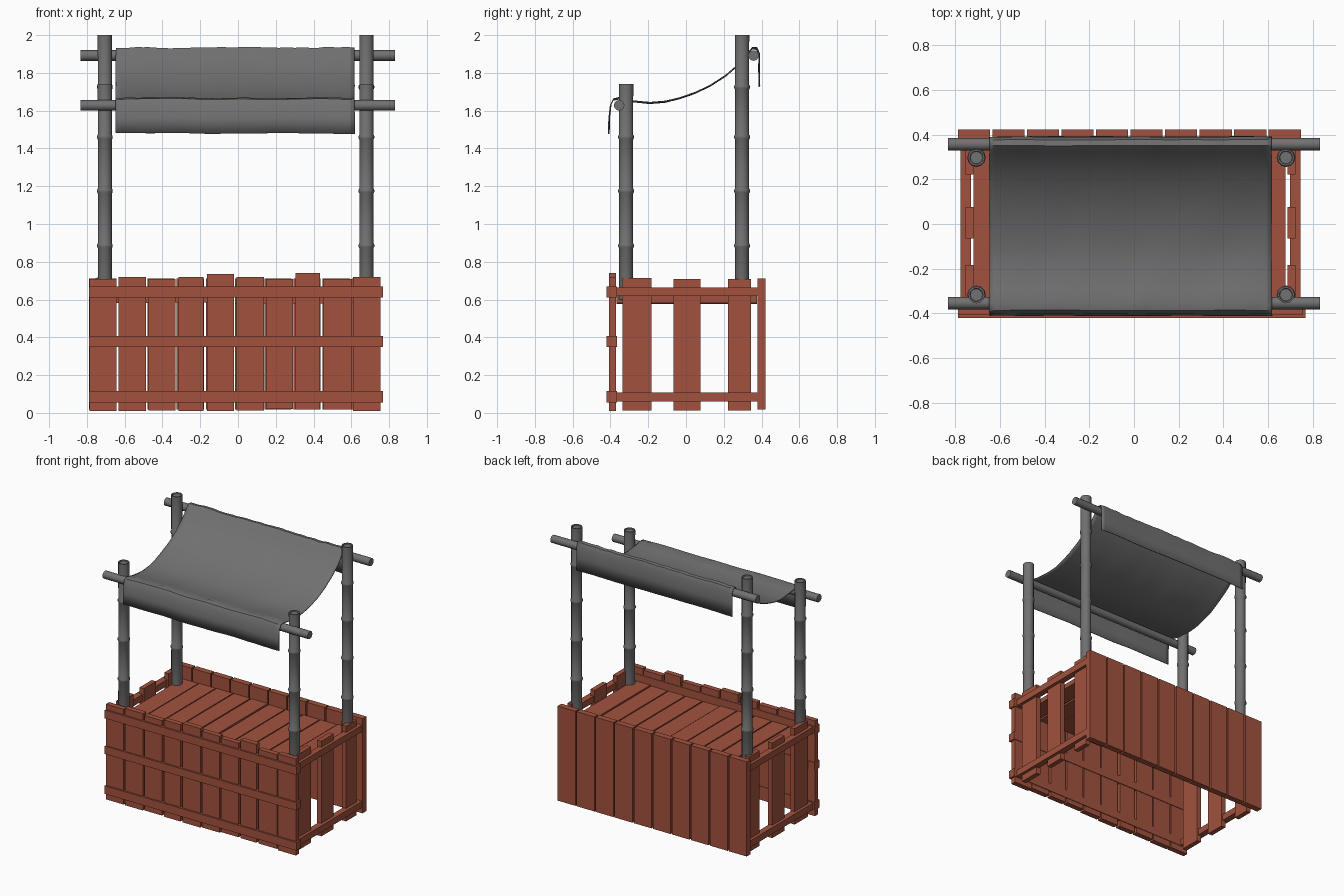
import bpy, bmesh, math, random
from mathutils import Matrix, Vector, noise

random.seed(4)
if "Cube" in bpy.data.objects:
    bpy.data.objects.remove(bpy.data.objects["Cube"])


def material(name, rgb):
    m = bpy.data.materials.new(name)
    m.use_nodes = True
    m.diffuse_color = (*rgb, 1)
    m.node_tree.nodes["Principled BSDF"].inputs["Base Color"].default_value = (*rgb, 1)
    return m


WOOD = material("red_brown_wood", (0.36, 0.085, 0.047))
GREY = material("dark_grey", (0.165, 0.165, 0.165))
CX = -0.016          # centre line of the crate
COUNTER = 0.62       # height of the counter surface


def finish(bm, name, mat, smooth=False):
    bmesh.ops.recalc_face_normals(bm, faces=bm.faces)
    me = bpy.data.meshes.new(name)
    bm.to_mesh(me)
    bm.free()
    ob = bpy.data.objects.new(name, me)
    bpy.context.collection.objects.link(ob)
    me.materials.append(mat)
    if smooth:
        bpy.ops.object.select_all(action="DESELECT")
        ob.select_set(True)
        bpy.context.view_layer.objects.active = ob
        bpy.ops.object.shade_smooth_by_angle(angle=math.radians(40))
    return ob


def box(bm, x, y, z):
    """Box from three (low, high) ranges."""
    lo, hi = Vector((x[0], y[0], z[0])), Vector((x[1], y[1], z[1]))
    mat = Matrix.Translation((lo + hi) / 2) @ Matrix.Diagonal((*(hi - lo), 1))
    bmesh.ops.create_cube(bm, size=1, matrix=mat)


def tube(name, rings, sides, place):
    """Closed round pole through (height, radius) rings along local z."""
    bm = bmesh.new()
    loops = []
    for h, r in rings:
        loops.append([bm.verts.new(place @ Vector((r * math.cos(a), r * math.sin(a), h)))
                      for a in (math.tau * i / sides for i in range(sides))])
    for a, b in zip(loops, loops[1:]):
        for i in range(sides):
            j = (i + 1) % sides
            bm.faces.new((a[i], a[j], b[j], b[i]))
    bm.faces.new(loops[0])
    bm.faces.new(loops[-1])
    return finish(bm, name, GREY, True)


# Front wall: uneven upright planks
bm = bmesh.new()
edges = [-0.787, -0.633, -0.475, -0.316, -0.163, -0.008, 0.147, 0.304, 0.452, 0.61]
widths = [0.145, 0.146, 0.143, 0.133, 0.143, 0.145, 0.143, 0.13, 0.152, 0.145]
tops = [0.71, 0.72, 0.71, 0.72, 0.735, 0.72, 0.71, 0.74, 0.71, 0.72]
for x, w, top in zip(edges, widths, tops):
    box(bm, (x, x + w), (-0.408, -0.37), (random.uniform(0.008, 0.022), top))
finish(bm, "front_planks", WOOD)

# Three battens across the front
bm = bmesh.new()
for z, h in ((0.055, 0.06), (0.348, 0.058), (0.61, 0.06)):
    box(bm, (-0.788, 0.767), (-0.42, -0.366), (z, z + h))
finish(bm, "front_battens", WOOD)

# Back wall: ten even planks
bm = bmesh.new()
for i in range(10):
    x = -0.788 + 0.1545 * i
    box(bm, (x, x + 0.144), (0.378, 0.422), (0.018, 0.712))
finish(bm, "back_planks", WOOD)

# Open side walls: three planks and two rails each
for side, name in ((1, "left"), (-1, "right")):
    def span(a, b):
        return sorted((CX + side * a, CX + side * b))
    bm = bmesh.new()
    for y0, y1, top in ((-0.335, -0.183, 0.715), (-0.065, 0.077, 0.71), (0.222, 0.345, 0.71)):
        box(bm, span(0.703, 0.738), (y0, y1), (0.012, top))
    finish(bm, name + "_side_planks", WOOD)
    bm = bmesh.new()
    for z in (0.06, 0.618):
        box(bm, span(0.714, 0.76), (-0.37, 0.38), (z, z + 0.047))
    finish(bm, name + "_side_rails", WOOD)

# Counter boards running front to back, slightly uneven
bm = bmesh.new()
count, half = 10, 0.703
step = 2 * half / count
for i in range(count):
    x = CX - half + step * i
    drop = random.uniform(0, 0.008)
    box(bm, (x, x + step - 0.008), (-0.368, 0.377), (0.585 - drop, COUNTER - drop))
finish(bm, "counter_boards", WOOD)

# Four jointed poles
R = 0.038
for x, side in ((-0.705, "right"), (0.68, "left")):
    for y, top, end in ((-0.317, 1.74, "front"), (0.297, 2.0, "back")):
        rings = [(0.6, R)]
        for node in (0.885, 1.175, 1.46, 1.725):
            if node < top - 0.05:
                rings += [(node - 0.014, R * 0.97), (node - 0.005, R * 1.1),
                          (node + 0.005, R * 1.1), (node + 0.014, R * 0.97)]
        rings += [(top, R), (top, R * 0.8), (top - 0.006, R * 0.72)]
        tube(end + "_" + side + "_pole", rings, 12, Matrix.Translation((x, y, 0)))

# Two crossbars carrying the awning
turn = Matrix.Rotation(math.pi / 2, 4, "Y")
for y, z, name in ((-0.354, 1.628, "front_crossbar"), (0.357, 1.892, "back_crossbar")):
    tube(name, [(-0.833, 0.028), (0.832, 0.028)], 12, Matrix.Translation((0, y, z)) @ turn)

# Sagging cloth awning draped over both crossbars
profile = [(-0.408, 1.48), (-0.407, 1.56), (-0.399, 1.63), (-0.385, 1.658), (-0.355, 1.664),
           (-0.3, 1.651), (-0.19, 1.641), (-0.11, 1.647), (-0.03, 1.667), (0.05, 1.695),
           (0.127, 1.732), (0.21, 1.785), (0.286, 1.85), (0.325, 1.9), (0.352, 1.931),
           (0.375, 1.928), (0.387, 1.9), (0.387, 1.82), (0.389, 1.73)]
bm = bmesh.new()
cols, rows = 44, []
for k, (y, z) in enumerate(profile):
    row = []
    for i in range(cols + 1):
        x = -0.648 + 1.265 * i / cols
        n = noise.noise(Vector((x * 5, y * 4, z * 3)))
        fine = noise.noise(Vector((x * 16, y * 6, 7)))
        lift = 0.006 * n + (0.006 * fine if k in (4, 14, 15) else 0)
        edge = 0.005 * noise.noise(Vector((i, y * 6, z * 6))) if i in (0, cols) else 0
        row.append(bm.verts.new((x + edge, y + 0.003 * n, z + lift)))
    rows.append(row)
for a, b in zip(rows, rows[1:]):
    for i in range(cols):
        bm.faces.new((a[i], a[i + 1], b[i + 1], b[i]))
awning = finish(bm, "cloth_awning", GREY, True)
thick = awning.modifiers.new("thickness", "SOLIDIFY")
thick.thickness = 0.006
thick.offset = 0
